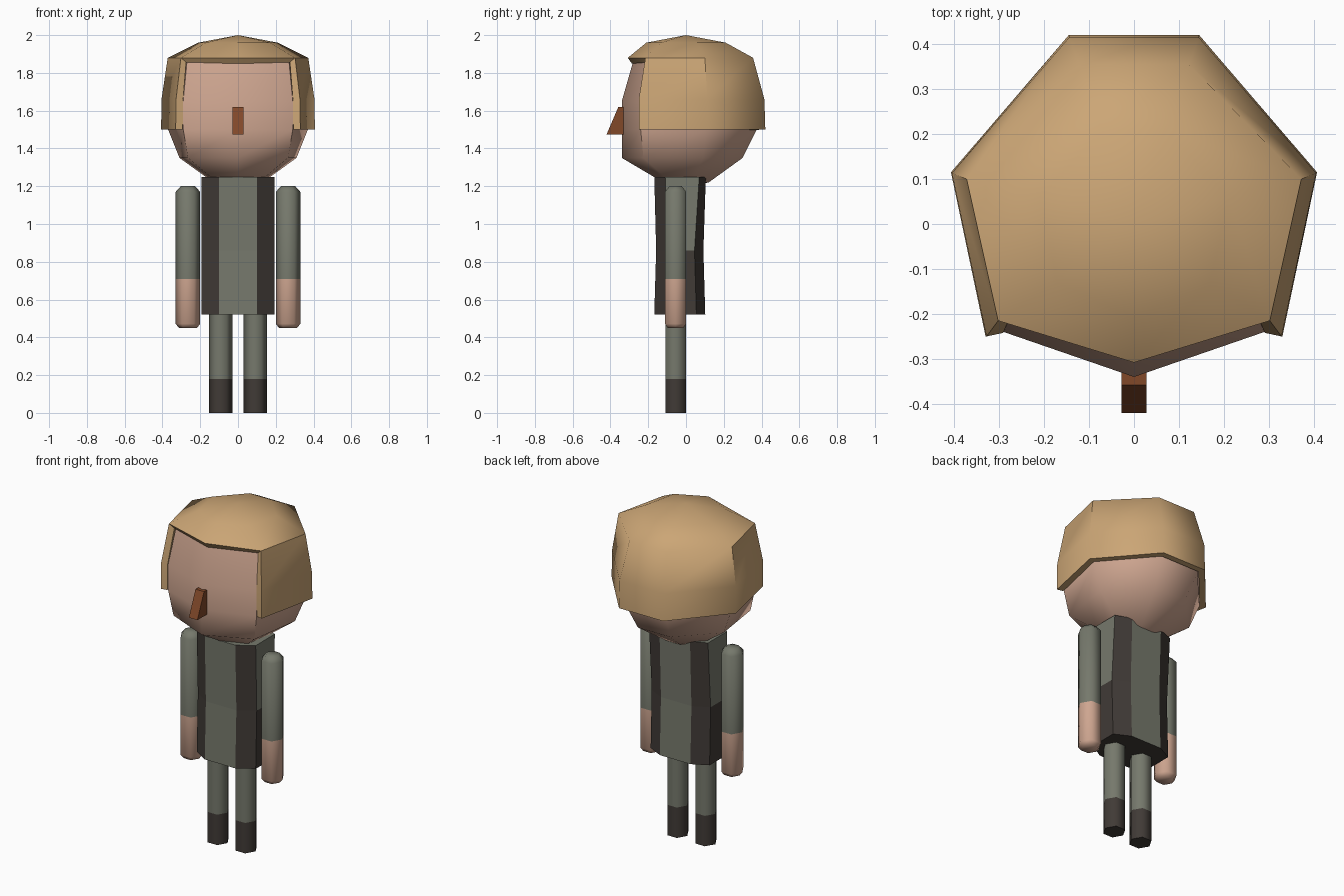
import bpy, bmesh, math
from mathutils import Vector

if "Cube" in bpy.data.objects:
    bpy.data.objects.remove(bpy.data.objects["Cube"])


def material(name, rgb):
    m = bpy.data.materials.new(name)
    m.diffuse_color = (*rgb, 1)
    m.use_nodes = True
    m.node_tree.nodes["Principled BSDF"].inputs["Base Color"].default_value = m.diffuse_color
    return m


HAIR = material("sandy_hair", (0.60, 0.38, 0.18))
SKIN = material("skin", (0.62, 0.38, 0.28))
CLOTH = material("grey_green_cloth", (0.18, 0.19, 0.15))
DARK = material("dark_leather", (0.052, 0.043, 0.037))
BROWN = material("brown_nose", (0.22, 0.065, 0.022))


def mirrored(half):
    """Full outline, counter-clockwise, from its right half."""
    return half + [(-x, y) for x, y in reversed(half) if x > 1e-6]


def loft(name, rings, mats, rule=None, bottom=None, top=None, skip=None, close=(True, True)):
    """Join rings [(z, outline)]; ends are a pole height or a flat cap."""
    bm = bmesh.new()
    vs = [[bm.verts.new((x, y, z)) for x, y in pts] for z, pts in rings]
    n = len(vs[0])
    for k in range(len(vs) - 1):
        for i in range(n):
            if skip and skip(k, i):
                continue
            j = (i + 1) % n
            f = bm.faces.new((vs[k][i], vs[k][j], vs[k + 1][j], vs[k + 1][i]))
            f.material_index = rule(k, i) if rule else 0
    for ring, pole, up, on in ((vs[0], bottom, False, close[0]), (vs[-1], top, True, close[1])):
        if not on:
            continue
        loop = ring if up else ring[::-1]
        idx = rule(-1 if not up else len(vs) - 1, 0) if rule else 0
        if pole is None:
            bm.faces.new(loop).material_index = idx
        else:
            p = bm.verts.new((0, 0, pole))
            for i in range(n):
                bm.faces.new((loop[i], loop[(i + 1) % n], p)).material_index = idx
    loose = [v for v in bm.verts if not v.link_faces]
    bmesh.ops.delete(bm, geom=loose, context='VERTS')
    me = bpy.data.meshes.new(name)
    bm.to_mesh(me)
    bm.free()
    for m in mats:
        me.materials.append(m)
    ob = bpy.data.objects.new(name, me)
    bpy.context.collection.objects.link(ob)
    return ob


def activate(ob):
    bpy.ops.object.select_all(action='DESELECT')
    ob.select_set(True)
    bpy.context.view_layer.objects.active = ob


def smooth(ob, deg):
    activate(ob)
    bpy.ops.object.shade_smooth_by_angle(angle=math.radians(deg))


# Head: seven-sided ball with a straight face
face = mirrored([(0, -.34), (.29, -.24), (.37, .105), (.13, .375)])
head = loft("head", [
    (1.22, mirrored([(0, -.12), (.11, -.08), (.13, .035), (.045, .12)])),
    (1.35, mirrored([(0, -.34), (.265, -.225), (.31, .09), (.105, .30)])),
    (1.50, face),
    (1.65, face),
    (1.86, mirrored([(0, -.28), (.27, -.195), (.335, .09), (.11, .315)])),
], [SKIN], bottom=1.2, top=1.92)
smooth(head, 53)

# Hair: thick shell, open over the two front faces
rim = mirrored([(0, -.35), (.33, -.25), (.407, .115), (.145, .42)])
hair = loft("hair", [
    (1.50, rim),
    (1.66, mirrored([(0, -.35), (.328, -.25), (.405, .113), (.144, .415)])),
    (1.88, mirrored([(0, -.308), (.302, -.215), (.372, .1), (.122, .355)])),
    (1.96, mirrored([(0, -.21), (.17, -.13), (.21, .06), (.07, .21)])),
], [HAIR], top=2.0, close=(False, True), skip=lambda k, i: k < 2 and i in (0, 6))
activate(hair)
shell = hair.modifiers.new("thickness", 'SOLIDIFY')
shell.thickness = 0.038
shell.offset = -1
bpy.ops.object.modifier_apply(modifier=shell.name)
smooth(hair, 53)

# Nose: wedge
bm = bmesh.new()
sides = [[bm.verts.new((x, y, z)) for y, z in
          ((-.325, 1.475), (-.42, 1.475), (-.358, 1.62), (-.325, 1.62))] for x in (-.028, .028)]
bm.faces.new(sides[0])
bm.faces.new(sides[1][::-1])
for i in range(4):
    j = (i + 1) % 4
    bm.faces.new((sides[0][j], sides[0][i], sides[1][i], sides[1][j]))
bmesh.ops.recalc_face_normals(bm, faces=bm.faces)
me = bpy.data.meshes.new("nose")
bm.to_mesh(me)
bm.free()
me.materials.append(BROWN)
bpy.context.collection.objects.link(bpy.data.objects.new("nose", me))


# Torso: eight-sided tunic, dark corner strips, dark base and lower sides
def tunic_colour(k, i):
    return 1 if k == -1 or i in (0, 2, 4, 6) and k < 2 or (i in (1, 5) and k == 0) else 0


loft("torso", [
    (0.52, mirrored([(.1, -.168), (.193, -.11), (.193, .055), (.1, .102)])),
    (0.86, mirrored([(.1, -.158), (.193, -.10), (.193, .045), (.1, .092)])),
    (1.25, mirrored([(.1, -.168), (.193, -.11), (.193, .07), (.1, .105)])),
], [CLOTH, DARK], rule=tunic_colour)


# Limbs: six-sided tubes, coloured by height
def limb(name, x, profile, mats, split):
    hexagon = [(math.cos(i * math.pi / 3), math.sin(i * math.pi / 3)) for i in range(6)]
    ob = loft(name, [(z, [(r * a, r * b) for a, b in hexagon]) for z, r in profile],
              mats, rule=lambda k, i: 1 if k < split else 0)
    ob.location = Vector((x, -.055, 0))
    smooth(ob, 62 if "leg" in name else 65)


for side, s in (("right", 1), ("left", -1)):
    limb(side + "_arm", s * .265,
         [(.45, .048), (.472, .065), (.71, .065), (1.17, .065), (1.2, .038)], [CLOTH, SKIN], 2)
    limb(side + "_leg", s * .092,
         [(0, .062), (.18, .062), (.54, .062)], [CLOTH, DARK], 1)
